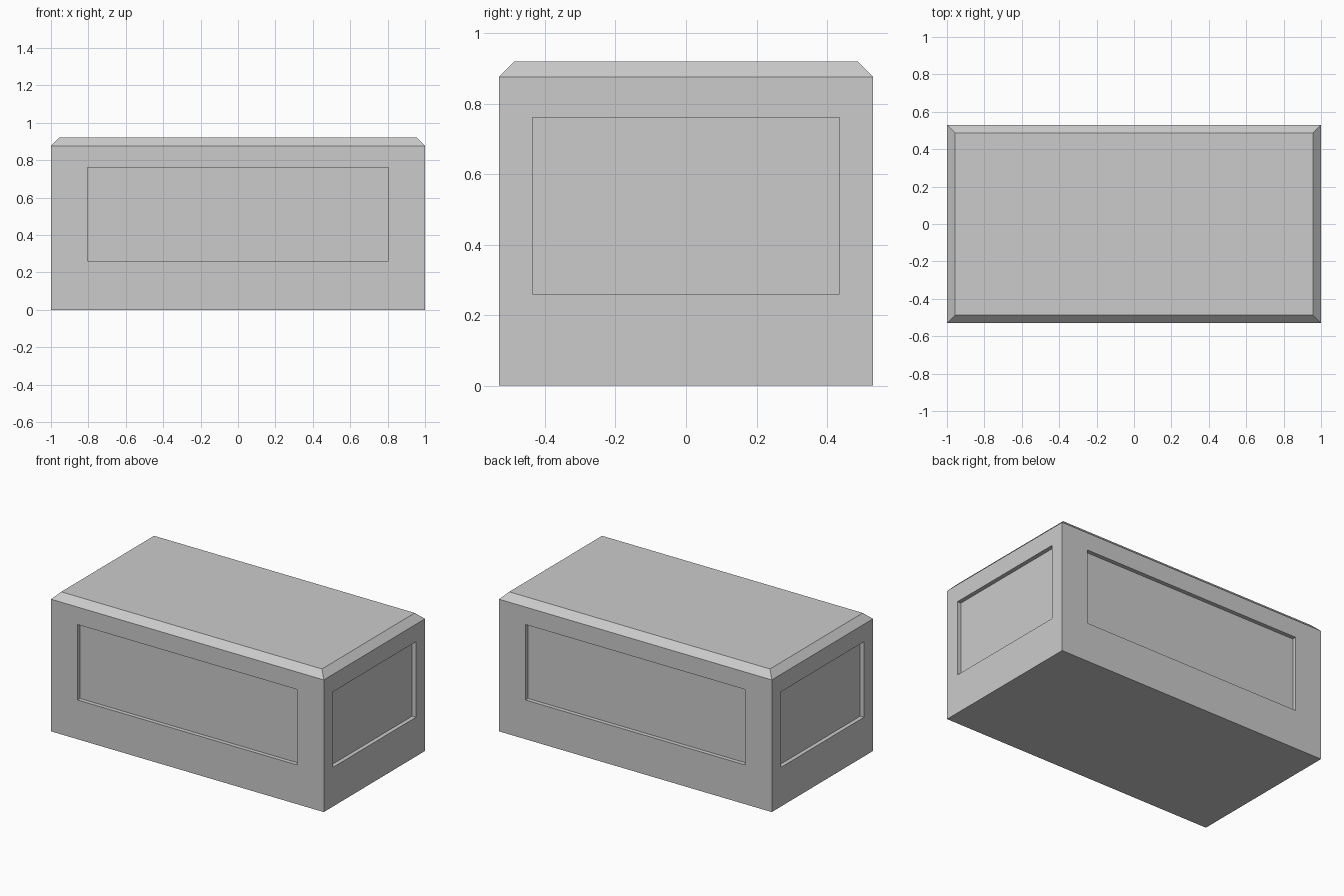
import bpy
import bmesh
from mathutils import Vector

HALF_X, HALF_Y, HEIGHT = 1.0, 0.53, 0.92
CHAMFER, RECESS = 0.044, 0.027
PANEL_LOW, PANEL_HIGH = 0.26, 0.76
PANEL_HALF_X, PANEL_HALF_Y = 0.805, 0.435

if "Cube" in bpy.data.objects:
    bpy.data.objects.remove(bpy.data.objects["Cube"], do_unlink=True)

# One plain grey for the whole block
grey = bpy.data.materials.new("plain grey")
grey.use_nodes = True
colour = (0.6, 0.6, 0.6, 1)
grey.diffuse_color = colour
grey.node_tree.nodes["Principled BSDF"].inputs["Base Color"].default_value = colour

# Block body
bm = bmesh.new()
bmesh.ops.create_cube(bm, size=1)
for v in bm.verts:
    v.co = Vector((v.co.x * 2 * HALF_X, v.co.y * 2 * HALF_Y, (v.co.z + 0.5) * HEIGHT))

# Chamfered top: cut a rim around the sides, then pull the top corners inward
bmesh.ops.bisect_plane(bm, geom=bm.verts[:] + bm.edges[:] + bm.faces[:],
                       plane_co=(0, 0, HEIGHT - CHAMFER), plane_no=(0, 0, 1))
for v in bm.verts:
    if v.co.z > HEIGHT - CHAMFER / 2:
        v.co.x -= CHAMFER if v.co.x > 0 else -CHAMFER
        v.co.y -= CHAMFER if v.co.y > 0 else -CHAMFER

# Recessed panel on each of the four upright faces
bm.normal_update()
walls = [f for f in bm.faces if abs(f.normal.z) < 0.1]
for wall in walls:
    normal = wall.normal.copy()
    middle = wall.calc_center_median().z
    bmesh.ops.inset_individual(bm, faces=[wall], thickness=0.05)
    for v in wall.verts:
        if abs(normal.y) > 0.5:
            v.co.x = PANEL_HALF_X if v.co.x > 0 else -PANEL_HALF_X
        else:
            v.co.y = PANEL_HALF_Y if v.co.y > 0 else -PANEL_HALF_Y
        v.co.z = PANEL_HIGH if v.co.z > middle else PANEL_LOW
    # Second ring forms the upright sides of the recess
    bmesh.ops.inset_individual(bm, faces=[wall], thickness=0, depth=0)
    for v in wall.verts:
        v.co -= normal * RECESS

bmesh.ops.recalc_face_normals(bm, faces=bm.faces[:])
mesh = bpy.data.meshes.new("panelled_block")
bm.to_mesh(mesh)
bm.free()
mesh.materials.append(grey)
block = bpy.data.objects.new("panelled_block", mesh)
bpy.context.collection.objects.link(block)
